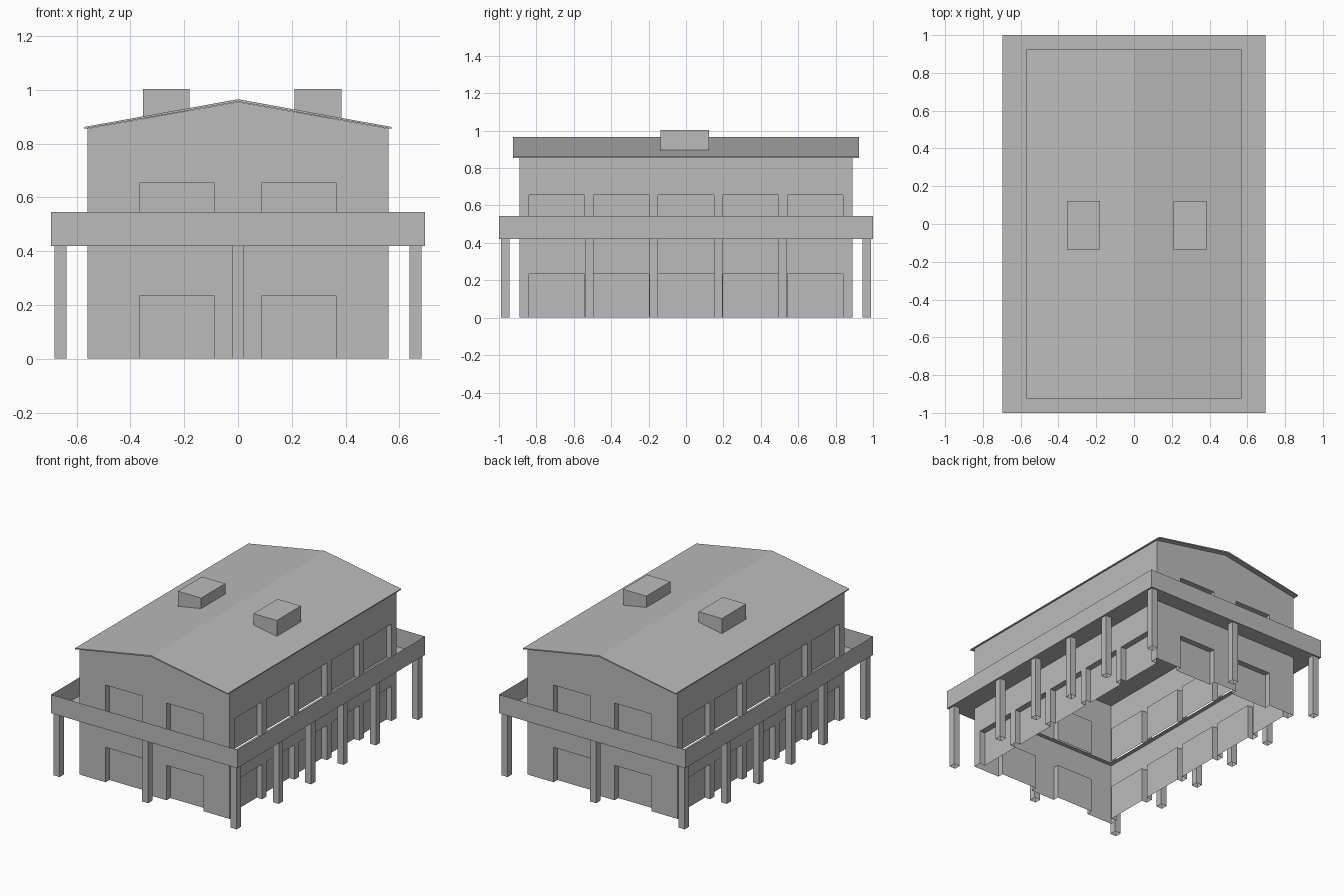
import bpy, bmesh
from mathutils import Matrix, Vector
from math import radians

if "Cube" in bpy.data.objects:
    bpy.data.objects.remove(bpy.data.objects["Cube"], do_unlink=True)

grey = bpy.data.materials.new("plain grey")
grey.use_nodes = True
grey.diffuse_color = (0.5, 0.5, 0.5, 1)
grey.node_tree.nodes["Principled BSDF"].inputs["Base Color"].default_value = (0.5, 0.5, 0.5, 1)

HALF_X, HALF_Y = 0.56, 0.89      # building walls
OUT_X, OUT_Y = 0.695, 1.0        # balcony edge
DECK, RAIL, EAVE, RIDGE = 0.42, 0.545, 0.856, 0.955
OPENING_HEIGHT, RECESS = 0.235, 0.04


def finish(name, bm):
    bmesh.ops.remove_doubles(bm, verts=bm.verts, dist=0.0001)
    mesh = bpy.data.meshes.new(name)
    bm.to_mesh(mesh)
    bm.free()
    mesh.materials.append(grey)
    obj = bpy.data.objects.new(name, mesh)
    bpy.context.collection.objects.link(obj)
    return obj


def face(bm, *points):
    return bm.faces.new([bm.verts.new(p) for p in points])


def box(name, lo, hi, open_bottom=False):
    bm = bmesh.new()
    size, mid = Vector(hi) - Vector(lo), (Vector(hi) + Vector(lo)) / 2
    bmesh.ops.create_cube(bm, size=1, matrix=Matrix.Translation(mid) @ Matrix.Diagonal((*size, 1)))
    if open_bottom:
        low = [f for f in bm.faces if f.normal.z < -0.5]
        bmesh.ops.delete(bm, geom=low, context='FACES_ONLY')
    return finish(name, bm)


def wall(name, angle, half, dist, centres, width, gable):
    """Thin wall facing -y with two rows of recessed openings, then turned."""
    bm = bmesh.new()
    cuts = [-half] + [c + s * width / 2 for c in centres for s in (-1, 1)] + [half]
    rows = [0, OPENING_HEIGHT, DECK, DECK + OPENING_HEIGHT, EAVE]
    front, back = -dist, -dist + RECESS
    for r, (z0, z1) in enumerate(zip(rows, rows[1:])):
        for i, (a, b) in enumerate(zip(cuts, cuts[1:])):
            if r % 2 == 0 and i % 2 == 1:
                # recessed panel, two jambs and lintel
                face(bm, (a, back, z0), (b, back, z0), (b, back, z1), (a, back, z1))
                face(bm, (a, front, z0), (a, back, z0), (a, back, z1), (a, front, z1))
                face(bm, (b, back, z0), (b, front, z0), (b, front, z1), (b, back, z1))
                face(bm, (a, front, z1), (a, back, z1), (b, back, z1), (b, front, z1))
            else:
                face(bm, (a, front, z0), (b, front, z0), (b, front, z1), (a, front, z1))
    if gable:
        face(bm, (-half, front, EAVE), (half, front, EAVE), (0, front, RIDGE))
    bm.transform(Matrix.Rotation(radians(angle), 4, 'Z'))
    finish(name, bm)


# Walls
end_openings = [-0.2275, 0.2275]
side_openings = [0.345 * k for k in range(-2, 3)]
for name, angle in (("front_wall", 0), ("back_wall", 180)):
    wall(name, angle, HALF_X, HALF_Y, end_openings, 0.275, True)
for name, angle in (("left_wall", 90), ("right_wall", -90)):
    wall(name, angle, HALF_Y, HALF_X, side_openings, 0.297, False)

# Ceiling under the roof space
bm = bmesh.new()
face(bm, *[(sx * HALF_X, sy * HALF_Y, EAVE) for sx, sy in ((-1, -1), (-1, 1), (1, 1), (1, -1))])
finish("ceiling", bm)

# Balcony deck ring and thin parapet
bm = bmesh.new()
corners = [(-1, -1), (1, -1), (1, 1), (-1, 1)]
for (ax, ay), (bx, by) in zip(corners, corners[1:] + corners[:1]):
    a, b = (ax * OUT_X, ay * OUT_Y), (bx * OUT_X, by * OUT_Y)
    ia = (ax * (HALF_X - 0.03), ay * (HALF_Y - 0.03))
    ib = (bx * (HALF_X - 0.03), by * (HALF_Y - 0.03))
    face(bm, (*a, DECK), (*b, DECK), (*ib, DECK), (*ia, DECK))
    face(bm, (*a, DECK), (*b, DECK), (*b, RAIL), (*a, RAIL))
finish("balcony", bm)

# Columns under the balcony edge
spots = [(sx * 0.66, y) for sx in (-1, 1) for y in (-0.967, -0.517, -0.172, 0.172, 0.517, 0.967)]
spots += [(0, -0.967), (0, 0.967)]
for x, y in spots:
    h = 0.0225
    box("column", (x - h, y - h, 0), (x + h, y + h, DECK), open_bottom=True)

# Gabled roof slab
bm = bmesh.new()
profile = [(-0.57, 0.855), (0, 0.956), (0.57, 0.855), (0.57, 0.862), (0, 0.965), (-0.57, 0.862)]
section = face(bm, *[(x, -0.925, z) for x, z in profile])
ext = bmesh.ops.extrude_face_region(bm, geom=[section], use_keep_orig=True)
moved = [v for v in ext["geom"] if isinstance(v, bmesh.types.BMVert)]
bmesh.ops.translate(bm, verts=moved, vec=(0, 1.85, 0))
bmesh.ops.recalc_face_normals(bm, faces=bm.faces)
finish("roof", bm)

# Rooftop boxes
for name, x in (("right_roof_box", -0.267), ("left_roof_box", 0.297)):
    box(name, (x - 0.087, -0.135, 0.893), (x + 0.087, 0.122, 1.003))
